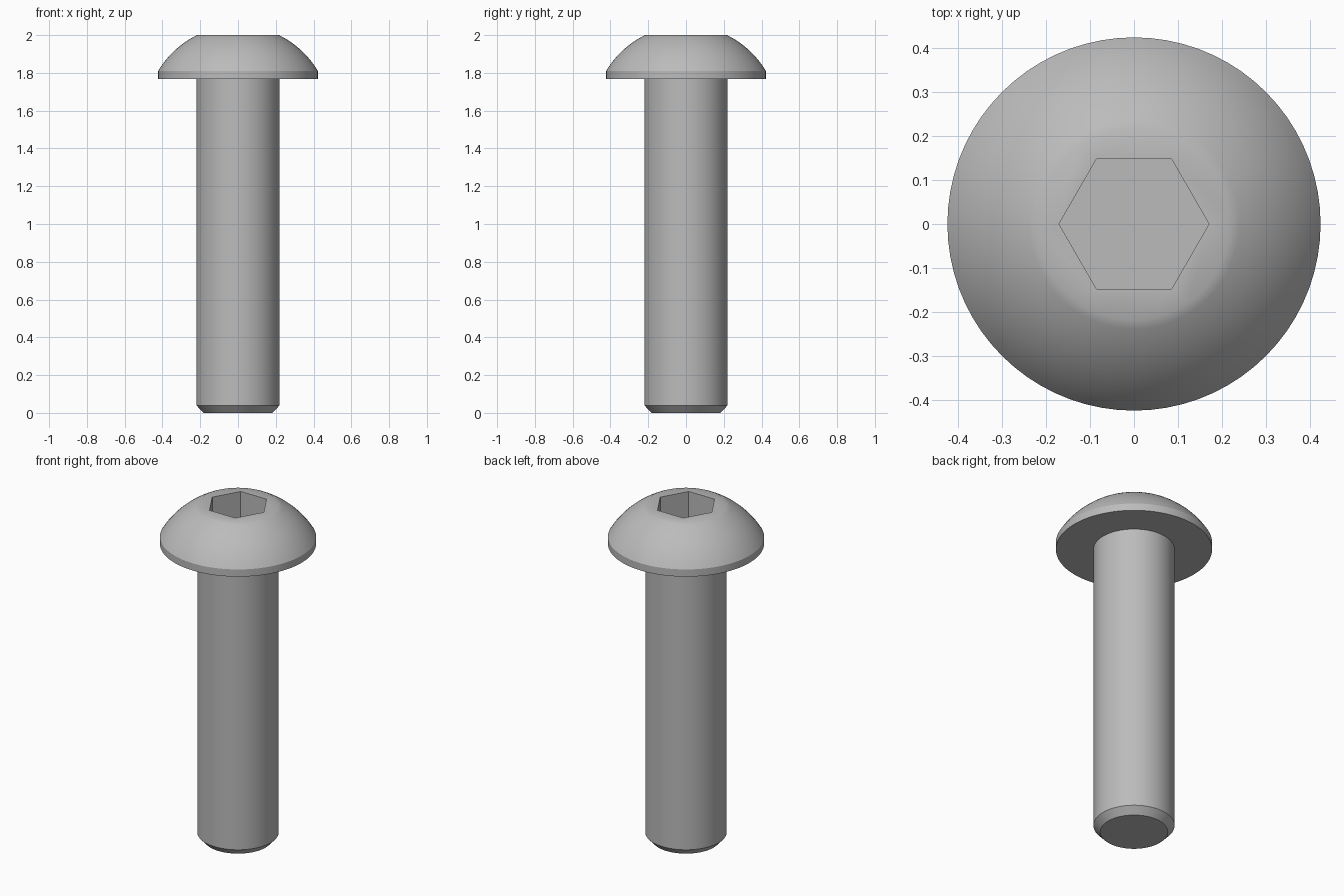
import bpy, bmesh, math
from math import cos, sin, pi

SEG = 72
HEAD_R, SHANK_R, TIP_R, TOP_R, HEX_R = 0.423, 0.22, 0.183, 0.217, 0.17
UNDER_Z, RIM_Z, TOP_Z, SOCKET_Z, CHAMFER_Z = 1.767, 1.81, 2.0, 1.83, 0.04

cube = bpy.data.objects.get("Cube")
if cube:
    bpy.data.objects.remove(cube, do_unlink=True)

steel = bpy.data.materials.new("grey_steel")
steel.use_nodes = True
colour = (0.5, 0.5, 0.5, 1)
steel.diffuse_color = colour
steel.node_tree.nodes["Principled BSDF"].inputs["Base Color"].default_value = colour


def ring(bm, radius, z, count=SEG):
    return [bm.verts.new((radius * cos(2 * pi * i / count), radius * sin(2 * pi * i / count), z))
            for i in range(count)]


def bridge(bm, low, high):
    n = len(low)
    for i in range(n):
        j = (i + 1) % n
        bm.faces.new((low[i], low[j], high[j], high[i]))


def lathe(bm, profile):
    rings = [ring(bm, r, z) for r, z in profile]
    for low, high in zip(rings, rings[1:]):
        bridge(bm, low, high)
    return rings


def finish(bm, name):
    mesh = bpy.data.meshes.new(name)
    bm.to_mesh(mesh)
    bm.free()
    mesh.materials.append(steel)
    obj = bpy.data.objects.new(name, mesh)
    bpy.context.collection.objects.link(obj)
    bpy.ops.object.select_all(action='DESELECT')
    obj.select_set(True)
    bpy.context.view_layer.objects.active = obj
    bpy.ops.object.shade_smooth_by_angle(angle=math.radians(30))


# Shank with a chamfered tip
bm = bmesh.new()
rings = lathe(bm, [(TIP_R, 0), (SHANK_R, CHAMFER_Z), (SHANK_R, UNDER_Z)])
bm.faces.new(rings[0][::-1])
finish(bm, "shank")

# Domed head: bearing face, straight rim, then an arc of a sphere centred on the axis
centre = ((RIM_Z + TOP_Z) - (HEAD_R**2 - TOP_R**2) / (TOP_Z - RIM_Z)) / 2
dome_r = math.hypot(HEAD_R, RIM_Z - centre)
start, end = math.asin(HEAD_R / dome_r), math.asin(TOP_R / dome_r)
angles = [start + (end - start) * i / 12 for i in range(13)]
dome = [(dome_r * sin(a), centre + dome_r * cos(a)) for a in angles]
bm = bmesh.new()
top = lathe(bm, [(SHANK_R, UNDER_Z), (HEAD_R, UNDER_Z)] + dome)[-1]

# Hexagonal socket sunk into the flat top
mouth = ring(bm, HEX_R, TOP_Z, 6)
floor = ring(bm, HEX_R, SOCKET_Z, 6)
step = SEG // 6
for k in range(6):
    arc = [top[(k * step + i) % SEG] for i in range(step + 1)]
    bm.faces.new(arc + [mouth[(k + 1) % 6], mouth[k]])
bridge(bm, mouth, floor)
bm.faces.new(floor)
finish(bm, "button_head")
